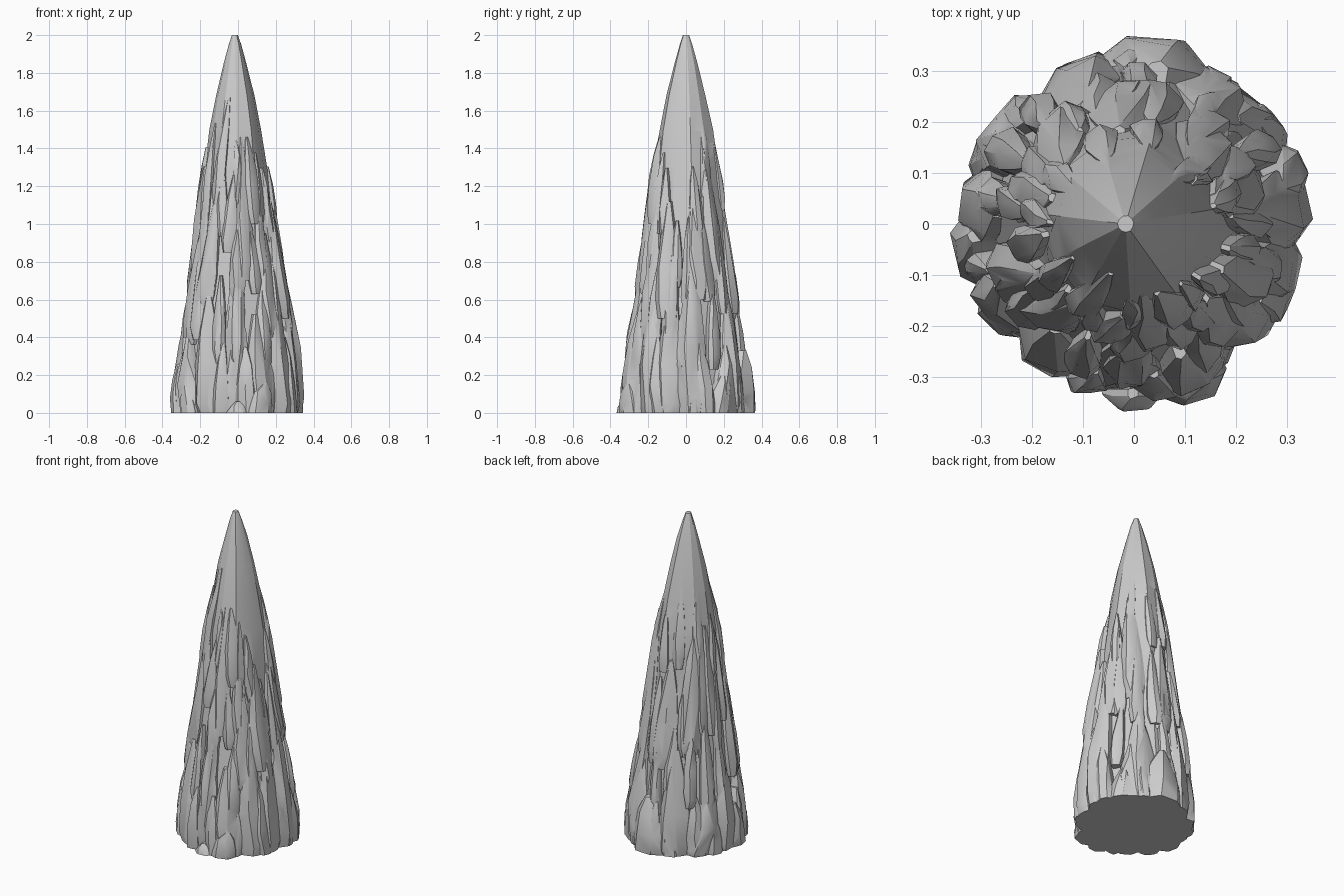
import bpy, bmesh, math, random
from mathutils import Vector

if "Cube" in bpy.data.objects:
    bpy.data.objects.remove(bpy.data.objects["Cube"])

random.seed(11)
PROFILE = [(-.1, .335), (0, .342), (.2, .338), (.4, .312), (.6, .282), (.8, .25), (1.0, .222),
           (1.2, .2), (1.4, .168), (1.6, .122), (1.8, .075), (1.93, .04), (2.0, .016)]


def radius(z):
    """Outer radius of the spire at height z."""
    for (z0, r0), (z1, r1) in zip(PROFILE, PROFILE[1:]):
        if z <= z1:
            return r0 + (r1 - r0) * (z - z0) / (z1 - z0)
    return PROFILE[-1][1]


def place(angle, r, side, z):
    """Point at radius r, shifted sideways, around the slightly leaning axis."""
    c, s = math.cos(angle), math.sin(angle)
    return Vector((c * r - s * side - .008 * z, s * r + c * side, z))


def jit(a):
    return random.uniform(-a, a)


bm = bmesh.new()


def shard(deg, z0, z1, w, out=1.0):
    """Convex blade of rock leaning on the core, pointed at the top."""
    a, h, pts = math.radians(deg), z1 - z0, []
    skew = jit(.35) * w
    for f, wide, push in ((0, .7, .95), (.15, 1, 1.0), (.45, .9, 1.01), (.75, .58, .99), (1, .14, .94)):
        z = z0 + h * f
        r, ww = radius(z) * push * out, w * wide
        off = skew * f * 2
        ridge = jit(.3) * ww
        zs = h * .04 if 0 < f < 1 else 0
        # inner pair, side pair, faceted outer pair
        for rr, side in ((r * .65, -ww * .7), (r * .65, ww * .7),
                         (r - ww * .6, -ww), (r - ww * .6, ww),
                         (r, ridge - ww * .4), (r - abs(jit(.012)), ridge + ww * .4)):
            pts.append(bm.verts.new(place(a, rr, side + off + jit(.06) * ww, z + jit(zs))))
    res = bmesh.ops.convex_hull(bm, input=pts)
    junk = {e for k in ("geom_interior", "geom_unused") for e in res[k]
            if isinstance(e, bmesh.types.BMVert)}
    bmesh.ops.delete(bm, geom=[v for v in junk if v.is_valid], context='VERTS')


# Central tapering core
rings, n = [], 11
wob = [jit(.05) for _ in range(n)]
for z in (-.1, .3, .65, 1.0, 1.3, 1.5, 1.68, 1.85, 1.95, 2.0):
    k = .87 + .13 * max(0, min(1, (z - 1.1) / .55))
    rings.append([bm.verts.new(place(2 * math.pi * (i + .3) / n, radius(z) * k * (1 + wob[i] + jit(.03)), 0, z))
                  for i in range(n)])
for lo, hi in zip(rings, rings[1:]):
    for i in range(n):
        bm.faces.new((lo[i], lo[(i + 1) % n], hi[(i + 1) % n], hi[i]))
bm.faces.new(rings[0][::-1])
bm.faces.new(rings[-1])

# Prominent blades: angle, bottom, top, half width, outward scale
for s in ((285, -.06, .16, .09, 1.07), (292, -.06, .52, .08, 1.02), (262, -.06, .85, .07, .97),
          (240, -.06, .62, .09, 1.0), (190, -.06, .26, .08, 1.04), (172, -.06, .5, .09, 1.0),
          (322, -.06, .68, .08, 1.0), (342, -.06, .69, .075, 1.0), (5, -.06, .81, .085, 1.03),
          (20, -.06, .38, .06, 1.04), (48, -.06, .36, .09, 1.0), (85, -.06, .33, .14, 1.07),
          (60, -.06, .6, .1, 1.0), (110, -.06, .63, .1, 1.0), (140, -.06, .42, .09, 1.0),
          (215, -.06, .4, .08, 1.0), (335, .5, 1.12, .06, 1.06), (200, .4, 1.0, .06, 1.0),
          (280, .7, 1.46, .055, 1.0), (258, .85, 1.26, .04, 1.03), (238, 1.1, 1.67, .035, 1.04),
          (300, 1.0, 1.46, .045, 1.04), (15, .6, 1.22, .07, 1.0), (90, .5, 1.15, .08, 1.0),
          (130, .6, 1.3, .07, 1.0), (165, .7, 1.35, .06, 1.0), (50, .7, 1.4, .065, 1.0),
          (270, -.06, .06, .07, 1.07), (225, .55, 1.15, .06, 1.0), (308, .4, .95, .06, 1.0)):
    shard(*s)

# Filler slivers in tiers: count, bottom range, height range, half width range
for count, b0, b1, h0, h1, w0, w1 in ((13, -.06, -.05, .2, .5, .04, .075), (15, .15, .4, .35, .6, .035, .06),
                                      (15, .5, .8, .35, .6, .03, .05), (11, .9, 1.12, .35, .55, .022, .038)):
    for i in range(count):
        z0 = random.uniform(b0, b1)
        shard(360 * (i + jit(.35)) / count + b0 * 50, z0, z0 + random.uniform(h0, h1),
              random.uniform(w0, w1), random.uniform(.97, 1.025))

bmesh.ops.recalc_face_normals(bm, faces=bm.faces)
mesh = bpy.data.meshes.new("rock_spire")
bm.to_mesh(mesh)
bm.free()
rock = bpy.data.objects.new("rock_spire", mesh)
bpy.context.collection.objects.link(rock)

# Merge the blades and slice the foot flat at z = 0
bpy.ops.mesh.primitive_cube_add(size=2, location=(0, 0, -1))
cutter = bpy.context.object
cutter.name = "ground_cutter"
cutter.hide_render = True
mod = rock.modifiers.new("flat_foot", 'BOOLEAN')
mod.operation, mod.solver, mod.object, mod.use_self = 'DIFFERENCE', 'EXACT', cutter, True
merged = bpy.data.meshes.new_from_object(rock.evaluated_get(bpy.context.evaluated_depsgraph_get()))
rock.modifiers.clear()
rock.data = merged
bpy.data.objects.remove(cutter)

# Soft facets with crisp ridges
bpy.ops.object.select_all(action='DESELECT')
bpy.context.view_layer.objects.active = rock
rock.select_set(True)
bpy.ops.object.shade_smooth_by_angle(angle=math.radians(25))
